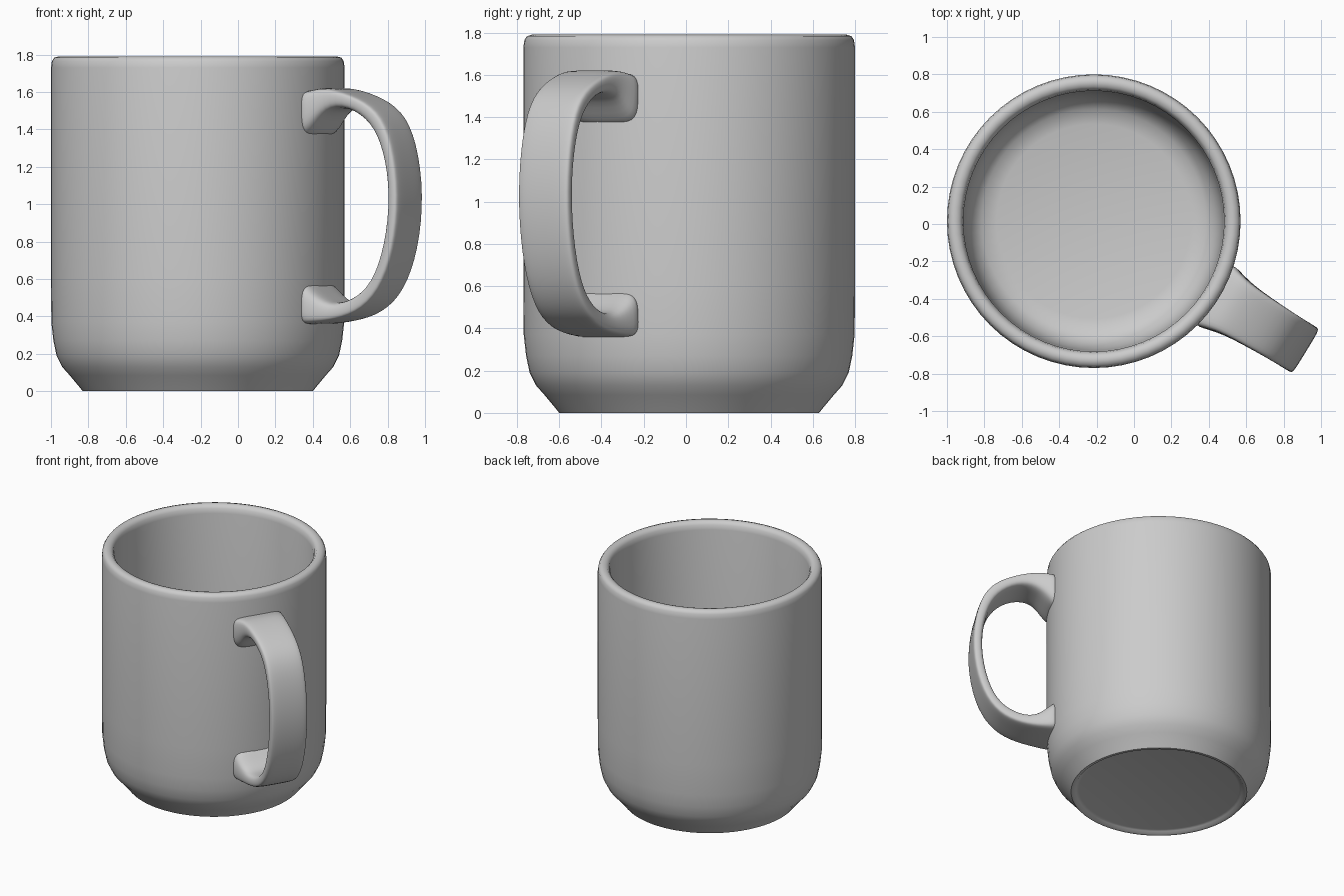
import bpy, bmesh, math
from mathutils import Vector

if "Cube" in bpy.data.objects:
    bpy.data.objects.remove(bpy.data.objects["Cube"], do_unlink=True)

CENTRE = Vector((-0.215, 0.015, 0))
HANDLE_ANGLE = math.radians(-31.5)

glaze = bpy.data.materials.new("grey glaze")
glaze.use_nodes = True
colour = (0.6, 0.6, 0.6, 1)
glaze.diffuse_color = colour
glaze.node_tree.nodes["Principled BSDF"].inputs["Base Color"].default_value = colour


def loft(name, rings, smooth_angle):
    """Skin a list of closed rings and cap both ends."""
    bm = bmesh.new()
    loops = [[bm.verts.new(p) for p in ring] for ring in rings]
    n = len(loops[0])
    for a, b in zip(loops, loops[1:]):
        for i in range(n):
            j = (i + 1) % n
            bm.faces.new((a[i], a[j], b[j], b[i]))
    bm.faces.new(loops[0])
    bm.faces.new(loops[-1])
    bmesh.ops.recalc_face_normals(bm, faces=bm.faces)
    mesh = bpy.data.meshes.new(name)
    bm.to_mesh(mesh)
    bm.free()
    mesh.materials.append(glaze)
    obj = bpy.data.objects.new(name, mesh)
    bpy.context.collection.objects.link(obj)
    bpy.ops.object.select_all(action="DESELECT")
    obj.select_set(True)
    bpy.context.view_layer.objects.active = obj
    bpy.ops.object.shade_smooth_by_angle(angle=math.radians(smooth_angle))
    return obj


# Mug body: recessed base, foot ring, outer wall, rounded rim, inside wall, floor
profile = [
    (0.56, 0.02), (0.58, 0.015), (0.595, 0), (0.615, 0), (0.635, 0.025),
    (0.685, 0.085), (0.725, 0.13), (0.755, 0.19), (0.772, 0.27), (0.783, 0.37),
    (0.785, 0.6), (0.785, 1.73), (0.78, 1.765), (0.768, 1.783), (0.745, 1.79),
    (0.72, 1.785), (0.704, 1.765), (0.697, 1.73), (0.69, 0.4), (0.68, 0.28),
    (0.65, 0.19), (0.6, 0.14), (0.52, 0.12),
]
SIDES = 64
body_rings = []
for r, z in profile:
    body_rings.append([
        CENTRE + Vector((r * math.cos(a), r * math.sin(a), z))
        for a in (math.tau * i / SIDES for i in range(SIDES))
    ])
loft("mug_body", body_rings, 50)

# Handle stations: outer radius and height, inner radius and height, width
stations = [
    (0.72, 1.60, 0.72, 1.33, 0.40), (0.79, 1.61, 0.80, 1.38, 0.37),
    (0.87, 1.63, 0.88, 1.51, 0.31), (1.04, 1.59, 1.02, 1.52, 0.29),
    (1.21, 1.51, 1.16, 1.43, 0.28), (1.30, 1.34, 1.235, 1.28, 0.28),
    (1.345, 1.05, 1.275, 1.05, 0.28), (1.31, 0.75, 1.24, 0.78, 0.28),
    (1.22, 0.53, 1.16, 0.58, 0.28), (1.08, 0.41, 1.04, 0.49, 0.29),
    (0.90, 0.37, 0.90, 0.46, 0.31), (0.79, 0.36, 0.80, 0.55, 0.37),
    (0.72, 0.35, 0.72, 0.62, 0.40),
]
# Rounded strap section: (side, inner-to-outer fraction)
half = [(0.0, 1.0), (0.43, 1.0), (0.5, 0.88), (0.5, 0.25), (0.4, 0.0), (0.0, 0.0)]
section = half + [(-s, t) for s, t in half[-2:0:-1]]
out = Vector((math.cos(HANDLE_ANGLE), math.sin(HANDLE_ANGLE), 0))
side = Vector((-out.y, out.x, 0))
handle_rings = []
for ro, zo, ri, zi, width in stations:
    outer = CENTRE + out * ro + Vector((0, 0, zo))
    inner = CENTRE + out * ri + Vector((0, 0, zi))
    handle_rings.append([inner.lerp(outer, t) + side * s * width for s, t in section])
handle = loft("handle", handle_rings, 80)
handle.modifiers.new("smooth_strap", "SUBSURF").levels = 2
handle.modifiers["smooth_strap"].render_levels = 2
